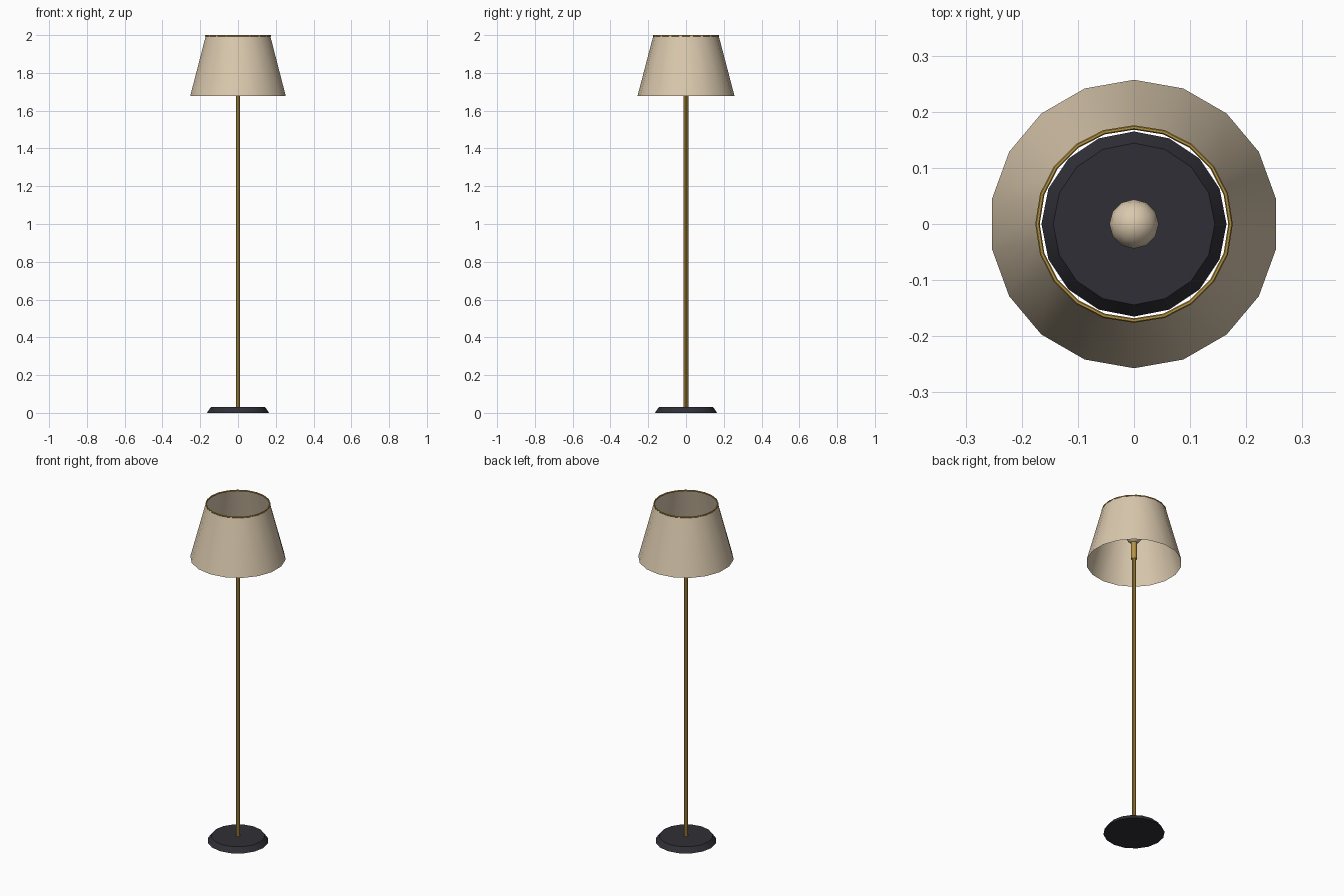
import bpy, math

if "Cube" in bpy.data.objects:
    bpy.data.objects.remove(bpy.data.objects["Cube"])


def material(name, rgb):
    m = bpy.data.materials.new(name)
    m.diffuse_color = (*rgb, 1.0)
    m.use_nodes = True
    m.node_tree.nodes["Principled BSDF"].inputs["Base Color"].default_value = m.diffuse_color
    return m


BRASS = material("brass", (0.46, 0.29, 0.055))
CREAM = material("cream fabric", (0.70, 0.58, 0.42))
DARK = material("dark metal", (0.028, 0.028, 0.037))


def finish(name, mat):
    ob = bpy.context.object
    ob.name = name
    ob.data.materials.append(mat)
    bpy.ops.object.shade_smooth_by_angle(angle=math.radians(35))
    return ob


def frustum(name, mat, sides, r_low, r_high, z0, z1, cap="NGON"):
    bpy.ops.mesh.primitive_cone_add(vertices=sides, radius1=r_low, radius2=r_high,
                                    depth=z1 - z0, location=(0, 0, (z0 + z1) / 2),
                                    end_fill_type=cap)
    return finish(name, mat)


# Weighted base with sloping rim
frustum("base", DARK, 16, 0.165, 0.144, 0.0, 0.03)

# Pole and bulb socket
frustum("pole", BRASS, 10, 0.012, 0.012, 0.03, 1.72)
frustum("bulb_socket", BRASS, 12, 0.016, 0.016, 1.70, 1.81)

# Bulb hidden inside the shade
bpy.ops.mesh.primitive_uv_sphere_add(segments=12, ring_count=8, radius=0.044,
                                     location=(0, 0, 1.843))
finish("bulb", CREAM)

# Open tapered shade
frustum("shade", CREAM, 18, 0.257, 0.173, 1.677, 1.997, cap="NOTHING")

# Brass ring around the top opening
bpy.ops.mesh.primitive_torus_add(major_segments=20, minor_segments=6,
                                 major_radius=0.172, minor_radius=0.004,
                                 location=(0, 0, 1.9965))
finish("shade_ring", BRASS)
